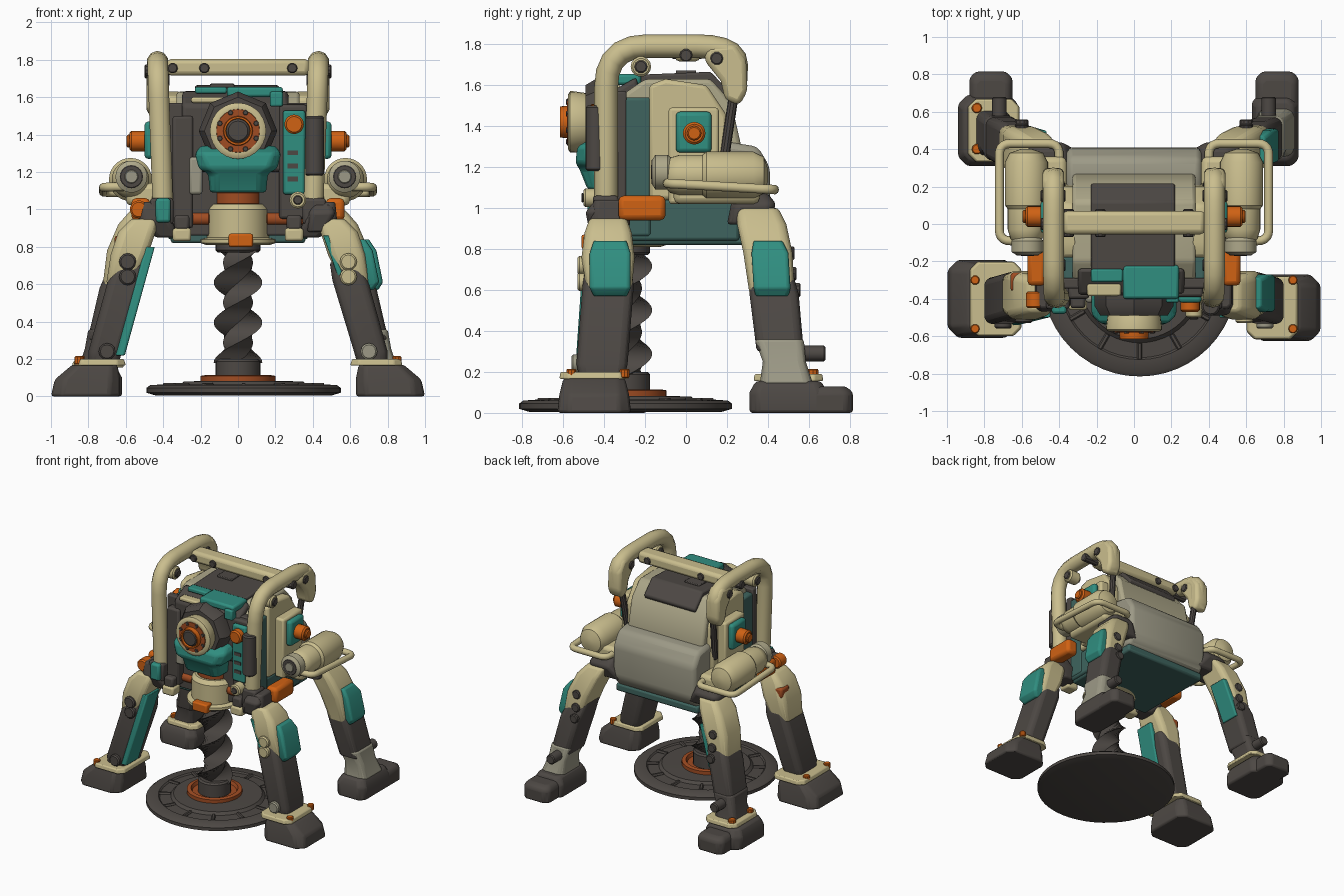
import bpy, bmesh, math
from mathutils import Vector

if "Cube" in bpy.data.objects:
    bpy.data.objects.remove(bpy.data.objects["Cube"])


def material(name, r, g, b):
    m = bpy.data.materials.new(name)
    m.use_nodes = True
    col = [((c / 255 + 0.055) / 1.055) ** 2.4 for c in (r, g, b)] + [1]
    m.diffuse_color = col
    m.node_tree.nodes["Principled BSDF"].inputs["Base Color"].default_value = col
    return m


CREAM = material("cream", 202, 190, 142)
TEAL = material("teal", 48, 142, 128)
ORANGE = material("orange", 208, 98, 20)
DARK = material("dark grey", 77, 72, 68)
GREY = material("warm grey", 156, 153, 134)
STONE = material("pale stone", 174, 168, 138)
DEEP = material("deep teal", 62, 100, 94)
RUST = material("rust", 160, 76, 34)


def finish(name, bm, mat, bevel=0.0):
    bmesh.ops.recalc_face_normals(bm, faces=bm.faces)
    me = bpy.data.meshes.new(name)
    bm.to_mesh(me)
    bm.free()
    me.materials.append(mat)
    ob = bpy.data.objects.new(name, me)
    smooth(ob, 35)
    if bevel:
        mod = ob.modifiers.new("bevel", "BEVEL")
        mod.width, mod.segments, mod.limit_method = bevel, 2, "ANGLE"


def smooth(ob, angle):
    bpy.context.collection.objects.link(ob)
    bpy.ops.object.select_all(action="DESELECT")
    ob.select_set(True)
    bpy.context.view_layer.objects.active = ob
    if ob.type == "CURVE":
        bpy.ops.object.convert(target="MESH")
    bpy.ops.object.shade_smooth_by_angle(angle=math.radians(angle))


def skin(bm, rings):
    """Bridge closed rings of vertices and cap both ends."""
    n = len(rings[0])
    for a, b in zip(rings, rings[1:]):
        for i in range(n):
            bm.faces.new((a[i], a[(i + 1) % n], b[(i + 1) % n], b[i]))
    bm.faces.new(rings[0])
    bm.faces.new(rings[-1])


def box(name, x, y, z, mat, bevel=0.015):
    bm = bmesh.new()
    bmesh.ops.create_cube(bm, size=1)
    for v in bm.verts:
        v.co = [(lo + hi) / 2 + c * (hi - lo) for c, (lo, hi) in zip(v.co, (x, y, z))]
    finish(name, bm, mat, bevel)


def loft(name, sections, mat, s=1, bevel=0.015):
    """Chamfered blocks stacked as (x, y, z, half width, half depth)."""
    bm, rings = bmesh.new(), []
    for x, y, z, w, d in sections:
        c = 0.3 * min(w, d)
        pts = [(w, d - c), (w - c, d), (c - w, d), (-w, d - c),
               (-w, c - d), (c - w, -d), (w - c, -d), (w, c - d)]
        rings.append([bm.verts.new((s * (x + px), y + py, z)) for px, py in pts])
    skin(bm, rings)
    finish(name, bm, mat, bevel)


def prism(name, profile, x0, x1, mat, bevel=0.02):
    bm = bmesh.new()
    skin(bm, [[bm.verts.new((x, y, z)) for y, z in profile] for x in (x0, x1)])
    finish(name, bm, mat, bevel)


def lathe(name, profile, origin, axis, mat, n=28):
    """Turn (radius, height) points around an axis."""
    bm = bmesh.new()
    q = Vector(axis).to_track_quat("Z", "Y")
    rings = [[bm.verts.new(Vector(origin) + q @ Vector((r * math.cos(t), r * math.sin(t), h)))
              for t in (math.tau * i / n for i in range(n))] for r, h in profile]
    skin(bm, rings)
    finish(name, bm, mat)


def rod(name, a, b, r, mat, n=20):
    d = Vector(b) - Vector(a)
    h, e = d.length, min(r * 0.2, 0.012)
    lathe(name, [(r - e, 0), (r, e), (r, h - e), (r - e, h)], a, d, mat, n)


def tube(name, pts, r, mat, turn=0.1):
    """Round tube along a path with rounded corners."""
    p = [Vector(v) for v in pts]
    path = [p[0]]
    for a, b, c in zip(p, p[1:], p[2:]):
        u = b + (a - b).normalized() * min(turn, (a - b).length / 2)
        w = b + (c - b).normalized() * min(turn, (c - b).length / 2)
        path += [u * (1 - t) ** 2 + b * 2 * t * (1 - t) + w * t * t for t in (0, .2, .4, .6, .8, 1)]
    path.append(p[-1])
    cu = bpy.data.curves.new(name, "CURVE")
    cu.dimensions, cu.bevel_depth, cu.bevel_resolution, cu.use_fill_caps = "3D", r, 3, True
    sp = cu.splines.new("POLY")
    sp.points.add(len(path) - 1)
    for q, v in zip(sp.points, path):
        q.co = (*v, 1)
    cu.materials.append(mat)
    smooth(bpy.data.objects.new(name, cu), 50)


# Drill foot plate and auger
DY, UP, OUT = -.295, (0, 0, 1), (0, -1, 0)
lathe("drill_plate", [(.47, .005), (.52, .02), (.52, .045), (.5, .06), (.43, .065), (.42, .055),
                      (.34, .06), (.32, .08), (.1, .085)], (.03, DY, 0), UP, DARK, 48)
lathe("plate_ring", [(.2, .07), (.2, .11), (.17, .115), (.16, .09)], (0, DY, 0), UP, RUST, 32)
rod("auger_collar", (0, DY, .08), (0, DY, .2), .12, DARK)
for i in range(12):
    t = math.tau * i / 12
    c, s = math.cos(t), math.sin(t)
    rod("plate_rib", (.03 + .34 * c, DY + .34 * s, .06), (.03 + .43 * c, DY + .43 * s, .06), .014, DARK, 6)
bm, rings = bmesh.new(), []
for i in range(41):
    a = math.tau * i / 40 * 1.4
    rings.append([bm.verts.new((r * math.cos(a + k * math.pi / 2), DY + r * math.sin(a + k * math.pi / 2),
                                .18 + .015 * i)) for k, r in enumerate((.13, .08, .13, .08))])
skin(bm, rings)
finish("auger", bm, DARK)

# Drill motor stack under the head
rod("motor_neck", (0, DY, .77), (0, DY, .85), .12, DARK)
lathe("motor_can", [(.17, .81), (.2, .82), (.2, .84), (.165, .85), (.165, 1.0), (.14, 1.03)],
      (0, DY, 0), UP, CREAM)
rod("motor_band", (0, DY, 1.02), (0, DY, 1.1), .125, RUST)
box("motor_clasp", (-.05, .08), (-.51, -.44), (.8, .87), ORANGE, .01)
loft("chest", [(0, -.36, 1.09, .15, .12), (0, -.37, 1.19, .16, .15), (0, -.38, 1.22, .21, .16),
               (0, -.38, 1.3, .23, .15), (0, -.36, 1.34, .2, .1)], TEAL)

# Eye with stepped barrel
EYE = (0, -.38, 1.42)
lathe("eye_housing", [(.21, 0), (.21, .06), (.18, .11)], EYE, OUT, DARK, 8)
lathe("eye_barrel", [(.13, .08), (.14, .1), (.15, .17), (.15, .185), (.135, .195), (.12, .195)], EYE, OUT, CREAM)
lathe("eye_inner_ring", [(.12, .18), (.115, .2), (.06, .2)], EYE, OUT, RUST)
lathe("eye_rim", [(.08, .19), (.076, .235), (.066, .235), (.06, .2)], EYE, OUT, ORANGE)
rod("eye_lens", (0, -.56, 1.42), (0, -.61, 1.42), .064, DARK)
for i in range(8):
    t = math.tau * (i + .5) / 8
    c = Vector((.105 * math.cos(t), -.57, 1.42 + .105 * math.sin(t)))
    rod("eye_stud", c, c + Vector((0, -.015, 0)), .014, DARK, 8)

# Body
prism("upper_body", [(-.3, .87), (-.3, 1.56), (-.2, 1.63), (.12, 1.63), (.22, 1.52), (.27, 1.3), (.26, .87)],
      -.33, .33, STONE)
prism("rear_pack", [(-.1, .87), (-.1, 1.2), (.22, 1.32), (.35, 1.3), (.41, 1.2), (.41, .95), (.36, .87)],
      -.36, .36, GREY, .03)
box("belly_plate", (-.36, .36), (-.3, .37), (.82, .88), DEEP)
box("front_shell", (-.385, .385), (-.345, -.29), (.86, 1.57), DARK, .01)
prism("head_block", [(-.38, 1.2), (-.38, 1.56), (-.24, 1.64), (-.2, 1.2)], -.3, .27, DARK)
prism("roof_cap", [(-.25, 1.6), (-.25, 1.65), (.12, 1.665), (.22, 1.56), (.2, 1.52), (.1, 1.6)],
      -.23, .22, DARK, .012)
box("roof_vent", (-.15, -.02), (-.05, .05), (1.65, 1.672), DARK, .005)
box("brow", (-.06, .24), (-.4, -.22), (1.6, 1.655), TEAL, .015)
box("brow_strip", (-.23, -.06), (-.31, -.24), (1.62, 1.655), TEAL, .01)
box("brow_tab", (.17, .24), (-.42, -.36), (1.55, 1.63), TEAL, .01)
box("brow_latch", (-.25, -.07), (-.385, -.32), (1.57, 1.6), CREAM, .01)
box("panel_backing", (.22, .37), (-.39, -.32), (.95, 1.56), DARK)
box("front_control_panel", (.24, .36), (-.42, -.38), (1.08, 1.53), TEAL)
rod("front_dial", (.3, -.4, 1.455), (.3, -.47, 1.455), .052, ORANGE)
for z in (1.15, 1.22, 1.29):
    box("panel_slot", (.265, .32), (-.427, -.418), (z, z + .025), DARK, 0)
box("left_backing", (-.35, -.24), (-.4, -.32), (.9, 1.5), DARK)
box("front_pad", (-.26, -.19), (-.42, -.36), (1.08, 1.28), GREY)
rod("front_cylinder", (.41, -.44, 1.18), (.41, -.44, 1.5), .05, DARK)
rod("hip_pin", (.32, -.42, 1.05), (.32, -.5, 1.05), .045, CREAM)
rod("hip_pin_core", (.32, -.5, 1.05), (.32, -.51, 1.05), .025, DARK)

for s in (-1, 1):
    def sx(a, b):
        return tuple(sorted((s * a, s * b)))

    # Side panels and dial
    box("side_pillar", sx(.3, .38), (-.33, -.17), (.86, 1.54), DEEP)
    box("side_skirt", sx(.3, .375), (-.3, .26), (.84, 1.04), DEEP)
    prism("side_panel", [(-.18, 1.04), (-.18, 1.6), (-.1, 1.63), (.1, 1.6), (.2, 1.45), (.22, 1.04)],
          s * .3, s * .39, CREAM)
    box("dial_mount", sx(.38, .46), (-.085, .16), (1.02, 1.49), CREAM)
    box("dial_plate", sx(.45, .5), (-.05, .125), (1.27, 1.47), TEAL, .02)
    rod("side_dial", (s * .48, .04, 1.365), (s * .58, .04, 1.365), .055, ORANGE)
    rod("side_dial_cap", (s * .57, .04, 1.365), (s * .595, .04, 1.365), .035, ORANGE)

    # Roll cage
    tube("roll_cage", [(s * .4, -.39, .98), (s * .43, -.39, 1.79), (s * .43, .25, 1.79), (s * .43, .24, 1.6)],
         .058, CREAM, .2)
    prism("cage_end", [(.295, 1.72), (.3, 1.57), (.26, 1.5), (.19, 1.53), (.17, 1.62), (.09, 1.72),
                       (.1, 1.79), (.24, 1.8)], s * .375, s * .488, CREAM, .025)
    box("cage_clamp", sx(.345, .47), (-.455, -.33), (.92, 1.06), DARK)
    rod("cage_strut", (s * .4, .23, 1.53), (s * .38, .18, 1.2), .024, DARK, 10)
    rod("cage_boss", (s * .38, -.22, 1.69), (s * .475, -.22, 1.69), .05, CREAM, 14)
    for y, z, x in ((-.22, 1.69, .485), (0, 1.745, .5), (.15, 1.73, .5)):
        rod("cage_bolt", (s * .365, y, z), (s * x, y, z), .032, DARK, 10)

    # Side canister and guard rail
    lathe("canister", [(.06, -.1), (.085, -.08), (.1, -.03), (.1, .08), (.115, .1), (.115, .33), (.09, .38), (.03, .4)],
          (s * .575, 0, 1.16), (0, 1, 0), CREAM)
    lathe("canister_muzzle", [(.07, 0), (.085, .02), (.085, .08), (.06, .095), (.055, .06)],
          (s * .57, -.07, 1.175), OUT, STONE)
    rod("muzzle_core", (s * .57, -.08, 1.175), (s * .57, -.168, 1.175), .07, DARK)
    rod("muzzle_lens", (s * .57, -.16, 1.175), (s * .57, -.172, 1.175), .04, GREY)
    box("canister_bracket", sx(.36, .6), (-.06, .36), (1.02, 1.14), CREAM, .03)
    tube("guard_rail", [(s * .4, .2, 1.1), (s * .4, .43, 1.09), (s * .72, .43, 1.09), (s * .72, -.09, 1.12),
                        (s * .58, -.09, 1.12)], .024, CREAM, .06)

    # Hips
    loft("front_hip", [(.38, -.36, .85, .06, .07), (.44, -.37, .94, .09, .1), (.46, -.38, 1.04, .06, .07)], DARK, s)
    rod("hip_axle", (s * .15, -.33, .95), (s * .4, -.33, .95), .035, RUST)
    box("hip_knuckle", sx(.25, .35), (-.46, -.36), (.83, .9), CREAM)
    box("hip_joint", sx(.26, .34), (-.45, -.34), (.89, .97), DARK)
    box("hip_latch", sx(.47, .57), (-.33, -.1), (.94, 1.06), ORANGE, .025)
    loft("rear_hip", [(.42, .3, .92, .14, .1), (.46, .33, 1.02, .11, .11), (.44, .32, 1.07, .08, .08)], DARK, s)

    # Front leg
    loft("front_thigh", [(.5, -.38, .95, .07, .09), (.54, -.38, .88, .1, .115), (.58, -.38, .76, .1, .13),
                         (.63, -.375, .6, .075, .11)], CREAM, s)
    loft("front_shin", [(.57, -.38, .72, .08, .11), (.6, -.38, .62, .095, .125), (.71, -.41, .24, .09, .125),
                        (.72, -.41, .17, .08, .11)], DARK, s)
    fy, fd = (-.448, .18) if s > 0 else (-.4, .21)
    loft("front_cuff", [(.74, fy, .165, .14, fd - .01), (.74, fy, .2, .13, fd - .015)], CREAM, s, .008)
    loft("front_foot", [(.815, fy, 0, .185, fd), (.805, fy, .09, .175, fd - .01), (.765, fy, .17, .12, fd - .03)], DARK, s)
    for y in (-.56, -.3):
        rod("cuff_stud", (s * .85, y, .17), (s * .85, y, .215), .025, ORANGE, 10)
    rod("ankle_pin", (s * .7, -.56, .24), (s * .7, -.3, .24), .045, DARK if s < 0 else GREY, 12)
    for z in (.72, .64):
        rod("knee_bolt", (s * .59, -.53, z), (s * .59, -.4, z), .046, DARK if s < 0 else CREAM, 12)

    # Rear leg
    loft("rear_thigh", [(.49, .35, 1.0, .08, .1), (.54, .37, .92, .1, .12), (.6, .4, .78, .1, .12),
                        (.65, .42, .58, .075, .11)], CREAM, s)
    loft("rear_shin", [(.6, .41, .72, .08, .1), (.65, .43, .58, .09, .12), (.72, .46, .3, .085, .115)], DARK, s)
    loft("rear_ankle", [(.71, .455, .36, .09, .12), (.74, .48, .25, .08, .105), (.76, .49, .14, .1, .13)],
         GREY if s > 0 else DARK, s)
    fx, fw = (.755, .125) if s > 0 else (.78, .16)
    loft("rear_foot", [(fx, .5, 0, fw, .19), (fx, .5, .1, fw, .19), (fx, .5, .155, fw - .03, .16)], DARK, s)
    loft("rear_toe", [(.765, .7, 0, .115, .115), (.765, .7, .1, .115, .115), (.765, .68, .13, .09, .1)], DARK, s)
    rod("rear_ankle_pin", (s * .72, .5, .29), (s * .72, .68, .29), .038, DARK, 12)
    for y, z in ((.53, .78), (.54, .68), (.56, .6)):
        rod("rear_knee_bolt", (s * .6, y - .12, z), (s * .6, y, z), .035, DARK, 10)

# Knee shields on one side, inner stripes on the other
loft("front_knee_shield", [(.68, -.37, .57, .045, .08), (.71, -.37, .61, .045, .1), (.68, -.37, .78, .04, .1),
                           (.64, -.37, .84, .04, .08)], TEAL)
loft("rear_knee_shield", [(.71, .42, .57, .04, .08), (.73, .42, .61, .045, .09), (.7, .41, .78, .04, .09),
                          (.66, .4, .84, .04, .07)], TEAL)
loft("front_leg_stripe", [(.47, -.42, .8, .025, .08), (.63, -.46, .22, .025, .08)], TEAL, -1)
loft("rear_leg_stripe", [(.49, .42, .82, .025, .08), (.59, .45, .52, .025, .08)], TEAL, -1)
loft("front_inner_strip", [(.47, -.43, .86, .015, .07), (.55, -.43, .64, .015, .07)], TEAL)
box("thigh_patch", (-.66, -.59), (-.36, -.26), (.78, .86), RUST)
rod("hip_lamp", (-.53, -.36, 1.0), (-.53, -.45, 1.0), .048, ORANGE)
box("hip_guard", (-.44, -.36), (-.48, -.42), (.93, 1.06), TEAL)
loft("hip_cover", [(.42, -.4, .88, .05, .07), (.45, -.42, .98, .07, .07), (.45, -.4, 1.03, .05, .05)], DARK)
loft("rear_cuff", [(.75, .5, .155, .14, .17), (.75, .5, .19, .13, .165)], CREAM, -1, .008)
for y in (.4, .62):
    rod("rear_cuff_stud", (-.84, y, .17), (-.84, y, .215), .028, ORANGE, 10)

# Carry bar between the cages
box("crossbar", (-.38, .38), (-.055, .07), (1.715, 1.805), CREAM, .025)
for x in (-.35, -.18, .29):
    rod("crossbar_bolt", (x, -.07, 1.755), (x, .08, 1.755), .028, DARK, 10)
